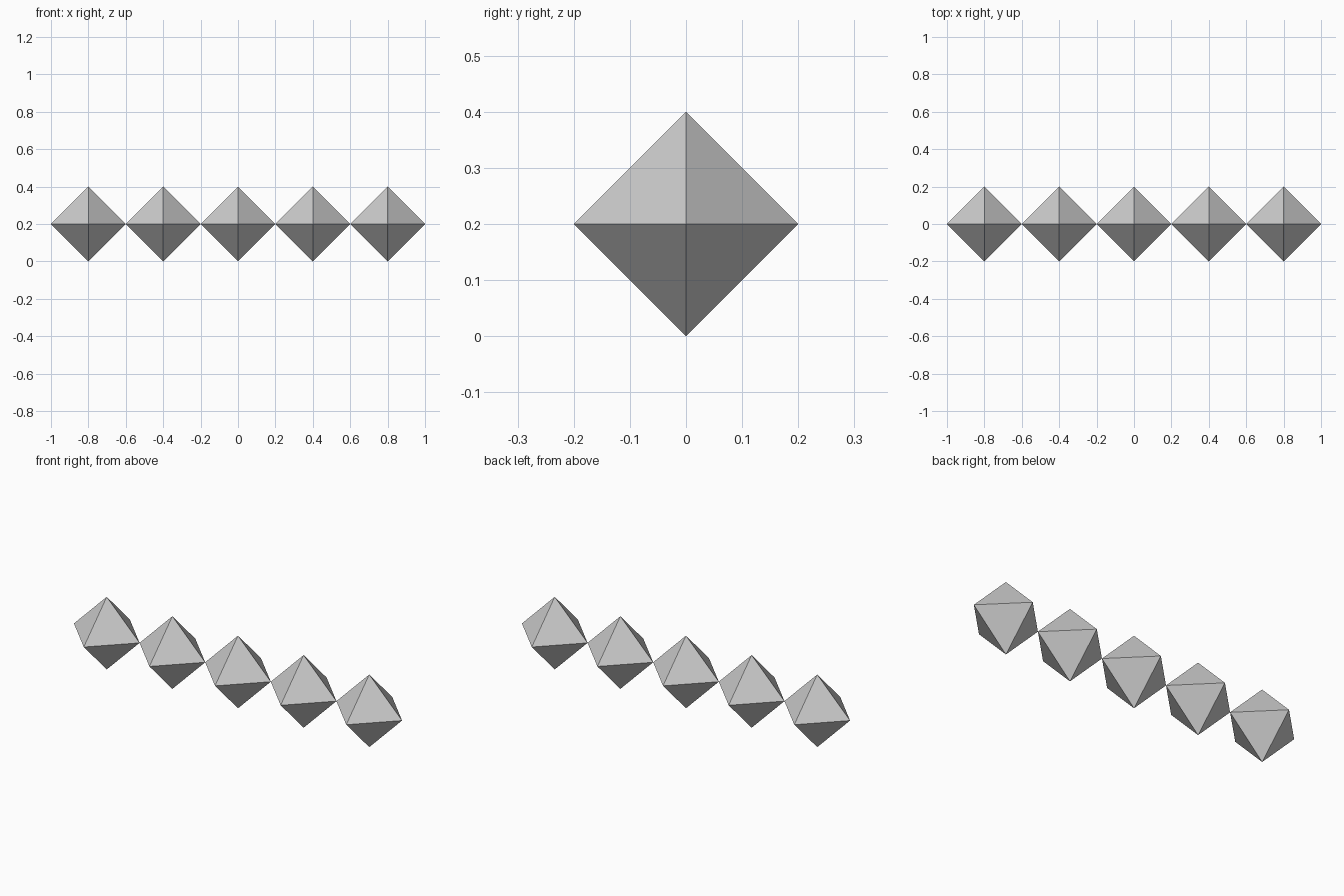
import bpy
import bmesh
from mathutils import Vector

if "Cube" in bpy.data.objects:
    bpy.data.objects.remove(bpy.data.objects["Cube"])

RADIUS = 0.2
COUNT = 5


def octahedron_mesh(radius):
    # regular octahedron: hull of the six axis points
    bm = bmesh.new()
    for axis in range(3):
        for sign in (-1, 1):
            point = Vector((0, 0, 0))
            point[axis] = sign * radius
            bm.verts.new(point)
    bmesh.ops.convex_hull(bm, input=bm.verts)
    bmesh.ops.recalc_face_normals(bm, faces=bm.faces)
    mesh = bpy.data.meshes.new("octahedron_bead")
    bm.to_mesh(mesh)
    bm.free()
    return mesh


# row of beads touching tip to tip along x
bead_mesh = octahedron_mesh(RADIUS)
for i in range(COUNT):
    bead = bpy.data.objects.new(f"octahedron_bead_{i + 1}", bead_mesh)
    bead.location = ((i - (COUNT - 1) / 2) * 2 * RADIUS, 0, RADIUS)
    bpy.context.collection.objects.link(bead)
